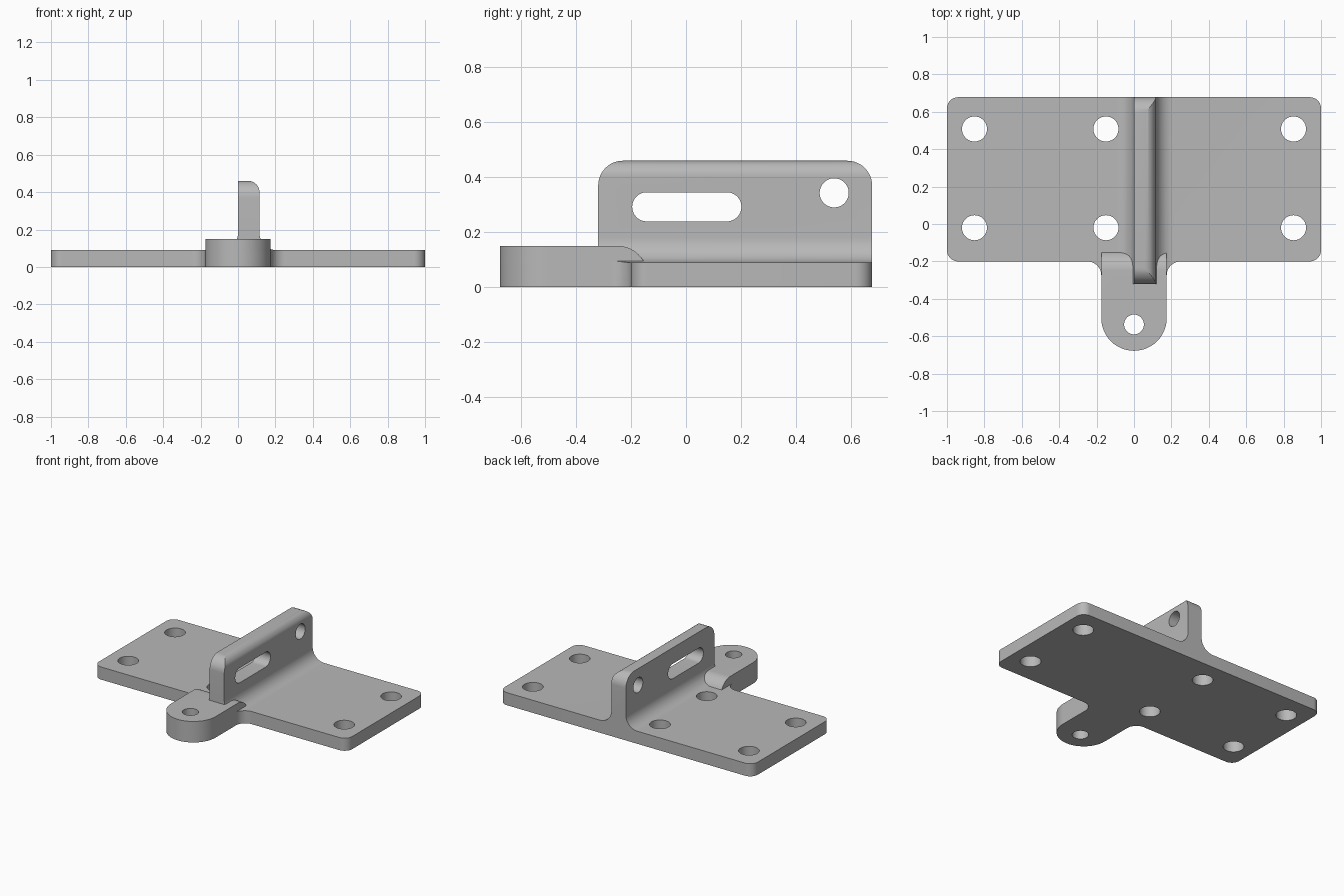
import bpy, bmesh, math
from mathutils import Vector

cube = bpy.data.objects.get("Cube")
if cube:
    bpy.data.objects.remove(cube, do_unlink=True)

steel = bpy.data.materials.new("plain grey steel")
steel.use_nodes = True
GREY = (0.48, 0.48, 0.48, 1)
steel.diffuse_color = GREY
steel.node_tree.nodes["Principled BSDF"].inputs["Base Color"].default_value = GREY


def rounded(corners, steps=12):
    """Outline from (u, v, radius) corners, each replaced by a tangent arc."""
    pts = []
    for i, (u, v, r) in enumerate(corners):
        p = Vector((u, v))
        if not r:
            pts.append(p)
            continue
        a = (Vector(corners[i - 1][:2]) - p).normalized()
        b = (Vector(corners[(i + 1) % len(corners)][:2]) - p).normalized()
        half = a.angle(b) / 2
        centre = p + (a + b).normalized() * r / math.sin(half)
        start = p + a * r / math.tan(half) - centre
        end = p + b * r / math.tan(half) - centre
        sweep = math.pi - 2 * half
        for k in range(steps + 1):
            t = k / steps
            pts.append(centre + (start * math.sin((1 - t) * sweep)
                                 + end * math.sin(t * sweep)) / math.sin(sweep))
    return [p for i, p in enumerate(pts) if (p - pts[i - 1]).length > 1e-5]


def box_outline(u, v, half_u, half_v, r):
    return [(u - half_u, v - half_v, r), (u + half_u, v - half_v, r),
            (u + half_u, v + half_v, r), (u - half_u, v + half_v, r)]


def prism(name, corners, axis, lo, hi):
    """Extrude an outline along the given axis from lo to hi."""
    place = {"x": lambda p, d: (d, p.x, p.y),
             "y": lambda p, d: (p.x, d, p.y),
             "z": lambda p, d: (p.x, p.y, d)}[axis]
    pts = rounded(corners)
    bm = bmesh.new()
    low = [bm.verts.new(place(p, lo)) for p in pts]
    high = [bm.verts.new(place(p, hi)) for p in pts]
    bm.faces.new(low)
    bm.faces.new(high)
    for i in range(len(pts)):
        bm.faces.new((low[i - 1], low[i], high[i], high[i - 1]))
    bmesh.ops.recalc_face_normals(bm, faces=bm.faces)
    mesh = bpy.data.meshes.new(name)
    bm.to_mesh(mesh)
    bm.free()
    mesh.materials.append(steel)
    obj = bpy.data.objects.new(name, mesh)
    bpy.context.collection.objects.link(obj)
    return obj


def combine(target, tool, operation):
    """Apply a boolean and discard the tool."""
    mod = target.modifiers.new("bool", "BOOLEAN")
    mod.operation = operation
    mod.solver = "EXACT"
    mod.object = tool
    bpy.context.view_layer.objects.active = target
    bpy.ops.object.modifier_apply(modifier=mod.name)
    bpy.data.objects.remove(tool, do_unlink=True)


BACK, FRONT = 0.678, -0.678
PLATE_TOP, TAB_TOP, RIB_TOP = 0.09, 0.15, 0.46
TAB_HALF, RIB_WIDTH, FILLET = 0.175, 0.115, 0.09

# Base plate with filleted neck and round tab, mirrored in plan
half_plan = [(-1, BACK, 0.06), (-1, -0.2, 0.06),
             (-TAB_HALF, -0.2, 0.075), (-TAB_HALF, FRONT, TAB_HALF)]
plan = half_plan + [(-x, y, r) for x, y, r in reversed(half_plan)]
bracket = prism("mounting_bracket", plan, "z", 0, PLATE_TOP)

# Thick tab, rounded down onto the plate at its rear
tab = prism("tab", [(-0.8, 0, 0), (-0.129, 0, 0), (-0.129, 0.05, 0),
                    (-0.1865, TAB_TOP, 0.11), (-0.8, TAB_TOP, 0)], "x", -0.3, 0.3)
tab_plan = [(-TAB_HALF, FRONT, TAB_HALF), (TAB_HALF, FRONT, TAB_HALF),
            (TAB_HALF, 0, 0), (-TAB_HALF, 0, 0)]
combine(tab, prism("tab_trim", tab_plan, "z", -0.1, 0.3), "INTERSECT")

# Upright rib: cross-section with root fillets, trimmed to its side outline
rib = prism("rib", [(-FILLET, 0.03, 0), (-FILLET, PLATE_TOP, 0),
                    (0, PLATE_TOP, FILLET), (0, RIB_TOP, 0),
                    (RIB_WIDTH, RIB_TOP, 0.06), (RIB_WIDTH, PLATE_TOP, FILLET),
                    (RIB_WIDTH + FILLET, PLATE_TOP, 0),
                    (RIB_WIDTH + FILLET, 0.03, 0)], "y", -0.5, 0.8)
side = [(-0.32, 0.01, 0), (BACK, 0.01, 0), (BACK, RIB_TOP, 0.09), (-0.32, RIB_TOP, 0.09)]
combine(rib, prism("rib_trim", side, "x", -0.3, 0.4), "INTERSECT")
combine(rib, prism("plan_trim", plan, "z", -0.1, 0.6), "INTERSECT")

combine(bracket, tab, "UNION")
combine(bracket, rib, "UNION")

# Screw holes through the plate and the pin hole in the tab
holes = [(x, y, 0.067) for x in (-0.853, -0.15, 0.853) for y in (-0.02, 0.508)]
holes.append((0, -0.537, 0.053))
for x, y, r in holes:
    combine(bracket, prism("hole", box_outline(x, y, r, r, r), "z", -0.1, 0.3), "DIFFERENCE")

# Slot and round hole through the rib
for y, z, half_y, r in [(0.003, 0.292, 0.199, 0.053), (0.54, 0.343, 0.053, 0.053)]:
    combine(bracket, prism("slot", box_outline(y, z, half_y, r, r), "x", -0.2, 0.3), "DIFFERENCE")

# Smooth arcs, crisp edges
bpy.ops.object.select_all(action="DESELECT")
bracket.select_set(True)
bpy.context.view_layer.objects.active = bracket
bpy.ops.object.shade_smooth_by_angle(angle=math.radians(25))
